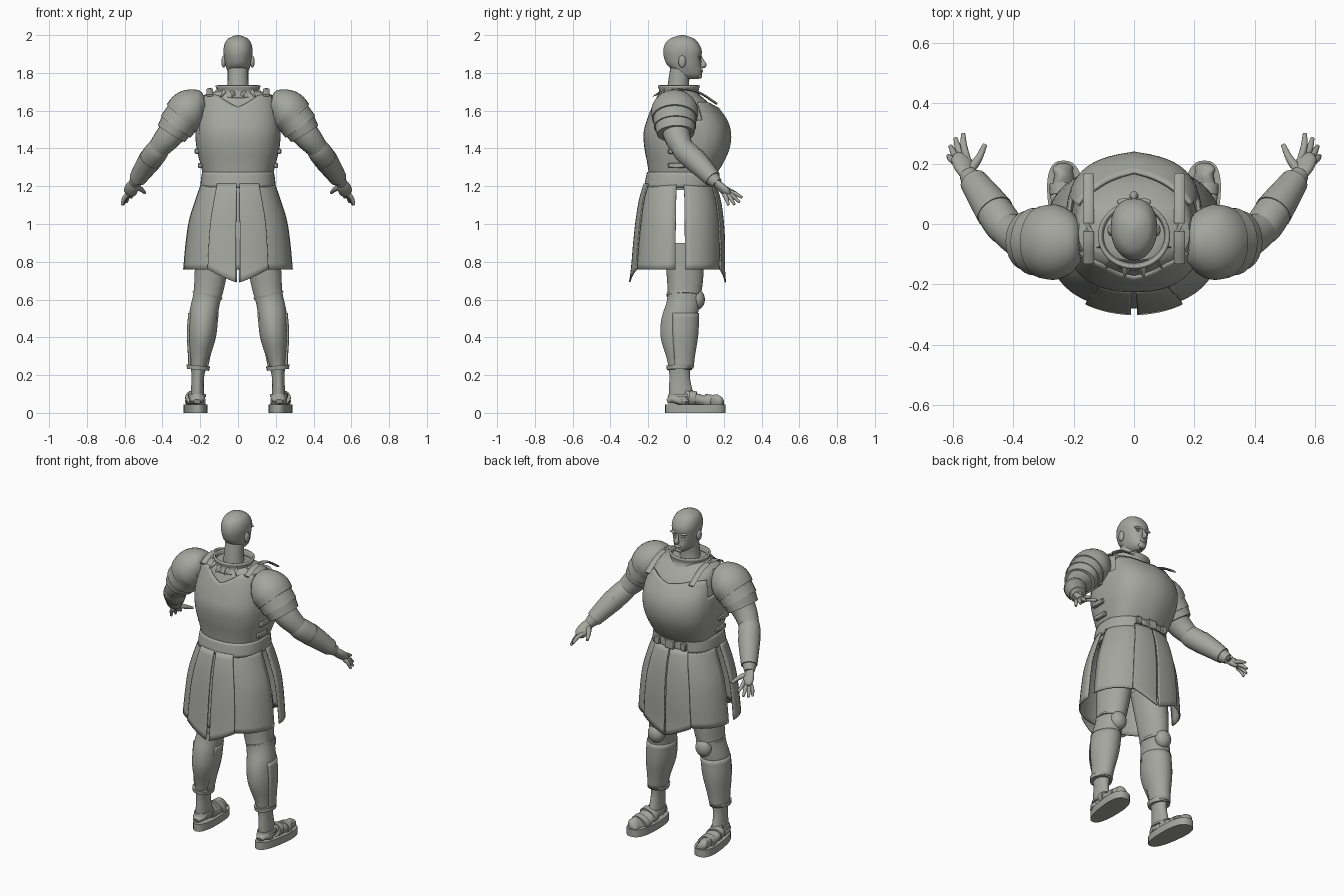
import bpy, bmesh, math
from mathutils import Vector

if "Cube" in bpy.data.objects:
    bpy.data.objects.remove(bpy.data.objects["Cube"])

grey = bpy.data.materials.new("warm grey")
grey.use_nodes = True
grey.diffuse_color = (0.38, 0.38, 0.35, 1)
grey.node_tree.nodes["Principled BSDF"].inputs["Base Color"].default_value = grey.diffuse_color


def finish(name, bm, mirror=False, thick=0, angle=40):
    bmesh.ops.recalc_face_normals(bm, faces=bm.faces)
    mesh = bpy.data.meshes.new(name)
    bm.to_mesh(mesh)
    bm.free()
    mesh.materials.append(grey)
    ob = bpy.data.objects.new(name, mesh)
    bpy.context.collection.objects.link(ob)
    if thick:
        ob.modifiers.new("thickness", "SOLIDIFY").thickness = thick
    if mirror:
        ob.modifiers.new("mirror", "MIRROR")
    bpy.ops.object.select_all(action="DESELECT")
    ob.select_set(True)
    bpy.context.view_layer.objects.active = ob
    bpy.ops.object.shade_smooth_by_angle(angle=math.radians(angle))
    return ob


def grid(name, fn, rows, cols, closed=True, caps=False, **opts):
    """Surface from fn(row, column), both running 0 to 1."""
    bm = bmesh.new()
    span = cols if closed else cols - 1
    v = [[bm.verts.new(fn(i / (rows - 1), j / span)) for j in range(cols)] for i in range(rows)]
    for i in range(rows - 1):
        for j in range(span):
            k = (j + 1) % cols
            bm.faces.new((v[i][j], v[i][k], v[i + 1][k], v[i + 1][j]))
    if caps:
        bm.faces.new(v[0])
        bm.faces.new(v[-1])
    return finish(name, bm, **opts)


def lerp_table(table, z):
    """Smoothly interpolate rows (key, values...) at z."""
    z = min(max(z, table[0][0]), table[-1][0])
    for k in range(len(table) - 1):
        p, q = table[k], table[k + 1]
        if z <= q[0]:
            t = (z - p[0]) / (q[0] - p[0])
            a, d = table[max(k - 1, 0)], table[min(k + 2, len(table) - 1)]
            out = []
            for n in range(1, len(p)):
                m0 = (q[n] - a[n]) / (q[0] - a[0]) * (q[0] - p[0])
                m1 = (d[n] - p[n]) / (d[0] - p[0]) * (q[0] - p[0])
                out.append((2*t**3 - 3*t*t + 1) * p[n] + (t**3 - 2*t*t + t) * m0
                           + (3*t*t - 2*t**3) * q[n] + (t**3 - t*t) * m1)
            return out


def section(table, z, a, mid=-0.03, front=2, back=2, keel=0, grow=0):
    """Point on a horizontal outline; rows are height, half width, back y, front y."""
    w, yb, yf = lerp_table(table, z)
    c, s = math.cos(a), math.sin(a)
    n = front if s > 0 else back
    x = (w + grow) * math.copysign(abs(c) ** (2 / n), c)
    y = mid + abs(s) ** (2 / n) * ((yf + grow - mid) if s > 0 else (yb - grow - mid))
    if s > 0:
        y += keel * (1 - abs(x) / (w + grow)) * min(1, s * 3)
    return Vector((x, y, z))


def loft(name, table, rows=20, cols=40, **shape):
    opts = {k: shape.pop(k) for k in ("mirror", "thick", "caps", "angle") if k in shape}
    z0, z1 = table[0][0], table[-1][0]
    return grid(name, lambda u, v: section(table, z0 + (z1 - z0) * u, v * math.tau, **shape),
                rows, cols, **opts)


def tube(name, path, depth=1.0, cols=20, steps=4, mirror=True, caps=True, **opts):
    """Round or flattened limb along points (x, y, z, radius)."""
    table = [(k,) + tuple(p) for k, p in enumerate(path)]
    last = len(path) - 1

    def point(u, v):
        p = lerp_table(table, u * last)
        ahead, behind = lerp_table(table, u * last + .05), lerp_table(table, u * last - .05)
        t = (Vector(ahead[:3]) - Vector(behind[:3])).normalized()
        across = (Vector((0, 1, 0)) - t * t.y).normalized()
        other = across.cross(t)
        a = v * math.tau
        return Vector(p[:3]) + p[3] * (other * math.cos(a) + across * depth * math.sin(a))
    return grid(name, point, last * steps + 1, cols, caps=caps, mirror=mirror, **opts)


def ball(name, centre, size, mirror=False):
    bm = bmesh.new()
    bmesh.ops.create_uvsphere(bm, u_segments=20, v_segments=12, radius=1)
    for v in bm.verts:
        v.co = Vector(centre) + Vector(a * b for a, b in zip(v.co, size))
    return finish(name, bm, mirror)


def box(name, centre, size, mirror=False):
    bm = bmesh.new()
    bmesh.ops.create_cube(bm, size=1)
    for v in bm.verts:
        v.co = Vector(centre) + Vector(a * b for a, b in zip(v.co, size))
    bmesh.ops.bevel(bm, geom=bm.edges[:], offset=min(size) * .2, segments=1, affect="EDGES")
    return finish(name, bm, mirror)


# Head and neck
loft("head", [(1.768, .022, .035, .066), (1.785, .043, -.01, .082), (1.81, .056, -.06, .084),
              (1.84, .066, -.098, .08), (1.88, .073, -.116, .081), (1.92, .077, -.12, .083),
              (1.96, .068, -.107, .064), (1.985, .047, -.077, .036), (2.0, .008, -.03, -.01)],
     rows=30, mid=-.015, front=2.3, caps=True)
tube("neck", [(0, -.04, 1.66, .066), (0, -.04, 1.74, .056), (0, -.025, 1.85, .054)], mirror=False)
tube("nose", [(0, .079, 1.885, .006), (0, .089, 1.86, .009), (0, .094, 1.842, .015), (0, .08, 1.833, .01)],
     mirror=False, cols=12)
ball("lips", (0, .081, 1.81), (.022, .009, .009))
ball("chin", (0, .071, 1.785), (.025, .015, .016))
ball("brow", (.031, .073, 1.888), (.026, .012, .008), True)
ball("eye", (.03, .071, 1.872), (.012, .008, .006), True)
ball("ear", (.076, -.02, 1.86), (.012, .02, .032), True)

# Torso, cuirass and collar
loft("torso", [(1.18, .175, -.19, .12), (1.3, .185, -.19, .14), (1.45, .21, -.21, .19), (1.58, .2, -.185, .16),
               (1.64, .195, -.16, .12), (1.685, .18, -.14, .07), (1.71, .1, -.12, .04)],
     front=2.6, back=2.4, caps=True)
cuirass = [(1.25, .182, -.195, .115), (1.32, .2, -.205, .16), (1.4, .219, -.22, .195), (1.48, .226, -.225, .203),
           (1.55, .222, -.207, .183), (1.62, .21, -.18, .135), (1.7, .19, -.14, .08)]


def plate_top(a):
    x, s = abs(math.cos(a)), math.sin(a)
    if x > .9:
        return 1.55
    return (1.615 if s > 0 else 1.62) + min(x, .5) * (.06 if s > 0 else .13)


grid("cuirass", lambda u, v: section(cuirass, 1.25 + (plate_top(v * math.tau) - 1.25) * u, v * math.tau,
                                     front=3.2, back=2.4, keel=.036), 20, 64, thick=.012)
tube("shoulder_strap", [(.15, -.13, 1.68, .018), (.15, -.05, 1.712, .018), (.15, .06, 1.7, .018),
                        (.15, .165, 1.635, .018)], depth=.35, cols=8)
collar = [(1.665, .115, -.145, .07), (1.7, .1, -.13, .055), (1.735, .108, -.138, .062)]
loft("collar", collar, rows=8, mid=-.04, thick=.012)
for k, a in enumerate((200, 232, 258)):
    p = section(collar, 1.7, math.radians(a), mid=-.04)
    out = Vector((p.x, p.y + .04, 0)).normalized()
    q = p + out * .05 + Vector((0, 0, -.025))
    tube(f"collar_point_{k + 1}", [(*p, .026), (*q, .002)], cols=4, depth=.4, steps=1)
for z, x in ((1.31, .2), (1.385, .218), (1.5, .225)):
    box("side_buckle", (x, -.05, z), (.024, .09, .028), True)

# Belt
belt = [(1.195, .2, -.222, .15), (1.24, .196, -.214, .148), (1.275, .19, -.207, .148)]
loft("belt", belt, rows=6, front=2.5, back=2.4, thick=.014, angle=30)
box("belt_buckle", (0, .156, 1.235), (.06, .02, .055))
box("belt_plate", (.09, .15, 1.235), (.035, .022, .045), True)

# Skirt panels
skirt = [(.69, .297, -.29, .2), (.76, .291, -.28, .195), (.9, .278, -.268, .195), (1.02, .26, -.255, .188),
         (1.13, .226, -.237, .172), (1.215, .196, -.212, .146)]


def panel(name, start, end, grow, point):
    def surf(u, v):
        a = math.radians(start + (end - start) * v)
        low = .76 - (max(0, .07 - abs(math.cos(a)) * .15) if point else 0)
        return section(skirt, low + (1.215 - low) * u, a, front=2.4, back=2.4, grow=grow)
    grid(name, surf, 16, 24, closed=False, thick=.008)


panel("skirt_front", 4, 176, 0, False)
panel("skirt_back", 184, 356, 0, False)
for name, s, e in (("front_left", 62, 89.5), ("front_right", 90.5, 118),
                   ("back_right", 242, 269), ("back_left", 271, 298)):
    panel(name + "_tasset", s, e, .012, True)

# Legs
loft("leg", [(.06, .038, -.085, .06), (.12, .034, -.09, .035), (.2, .034, -.088, .02), (.28, .05, -.1, .03),
             (.4, .073, -.134, .05), (.5, .077, -.13, .06), (.6, .076, -.1, .075), (.7, .083, -.1, .09),
             (.9, .1, -.12, .1)], rows=30, caps=True)
leg = bpy.data.objects["leg"]
for v in leg.data.vertices:
    v.co.x += lerp_table([(.0, .216), (.2, .212), (.4, .19), (.55, .178), (.65, .155), (.9, .125)], v.co.z)[0]
leg.modifiers.new("mirror", "MIRROR")


def greave(u, v):
    z = .235 + .295 * u
    a = math.radians(-25 + 230 * v)
    r = lerp_table([(.23, .052), (.3, .06), (.42, .078), (.53, .081)], z)[0]
    return Vector((.212 - .1 * (z - .235) + r * math.cos(a), -.03 + (r + .018) * math.sin(a), z))


grid("greave", greave, 12, 24, closed=False, thick=.01, mirror=True)
tube("greave_cuff", [(.212, -.035, .228, .059), (.21, -.035, .25, .062)], depth=1.12)
ball("knee_guard", (.163, .058, .6), (.05, .042, .055), True)
tube("knee_strap", [(.163, -.012, .618, .08), (.16, -.012, .63, .081)], depth=1.14)

# Feet and sandals


def sole(u, v):
    a = v * math.tau
    y = .05 + .16 * math.copysign(abs(math.sin(a)) ** .8, math.sin(a))
    x = .222 + .07 * (y - .05) + (.058 + .06 * (y - .02)) * math.copysign(abs(math.cos(a)) ** .8, math.cos(a))
    return Vector((x, y, .045 * u))


grid("sandal_sole", sole, 2, 36, caps=True, mirror=True)
tube("foot", [(.217, -.1, .06, .02), (.217, -.06, .075, .043), (.222, .02, .078, .05), (.228, .11, .055, .05),
              (.234, .18, .05, .045), (.236, .2, .048, .018)], depth=.62)
for y, z, r in ((.035, .076, .055), (.115, .058, .055)):
    tube("sandal_strap", [(.225, y - .018, z, r), (.227, y + .018, z - .005, r)], depth=.75)
tube("ankle_strap", [(.216, -.025, .085, .048), (.216, -.025, .1, .045)], depth=1.5)

# Arms and shoulder armour
tube("upper_arm", [(.2, -.06, 1.62, .08), (.3, -.055, 1.54, .08), (.37, -.045, 1.46, .07), (.425, -.015, 1.395, .056)])
tube("forearm", [(.405, -.035, 1.42, .05), (.43, -.005, 1.385, .062), (.475, .06, 1.325, .059),
                 (.525, .13, 1.25, .043), (.55, .165, 1.215, .029)])
tube("bracer", [(.46, .04, 1.345, .064), (.495, .09, 1.295, .056), (.532, .142, 1.24, .046)])
tube("shoulder_guard", [(.175, -.06, 1.635, .055), (.21, -.06, 1.628, .09), (.26, -.06, 1.602, .11),
                        (.3, -.06, 1.56, .106)], depth=1.13, cols=32)
tube("upper_arm_plate", [(.285, -.06, 1.575, .1), (.33, -.058, 1.515, .098)], depth=1.14, cols=32)
tube("lower_arm_plate", [(.315, -.058, 1.54, .094), (.353, -.055, 1.478, .084)], depth=1.18, cols=32)

# Hands
tube("palm", [(.545, .155, 1.222, .026), (.56, .185, 1.195, .036), (.572, .215, 1.168, .034),
              (.578, .23, 1.155, .02)], depth=.6)
knuckles = [(.552, .215, 1.172), (.564, .217, 1.165), (.576, .213, 1.16), (.585, .203, 1.157)]
tips = [(.565, .298, 1.14), (.59, .283, 1.115), (.607, .257, 1.103), (.614, .225, 1.1)]
for k, (a, b) in enumerate(zip(knuckles, tips)):
    mid = (Vector(a) + Vector(b)) / 2 + Vector((.004, 0, .006))
    tube(f"finger_{k + 1}", [(*a, .013), (*mid, .0115), (*b, .007)], cols=10)
tube("thumb", [(.545, .175, 1.2, .016), (.515, .215, 1.185, .013), (.493, .262, 1.165, .008)], cols=10)
